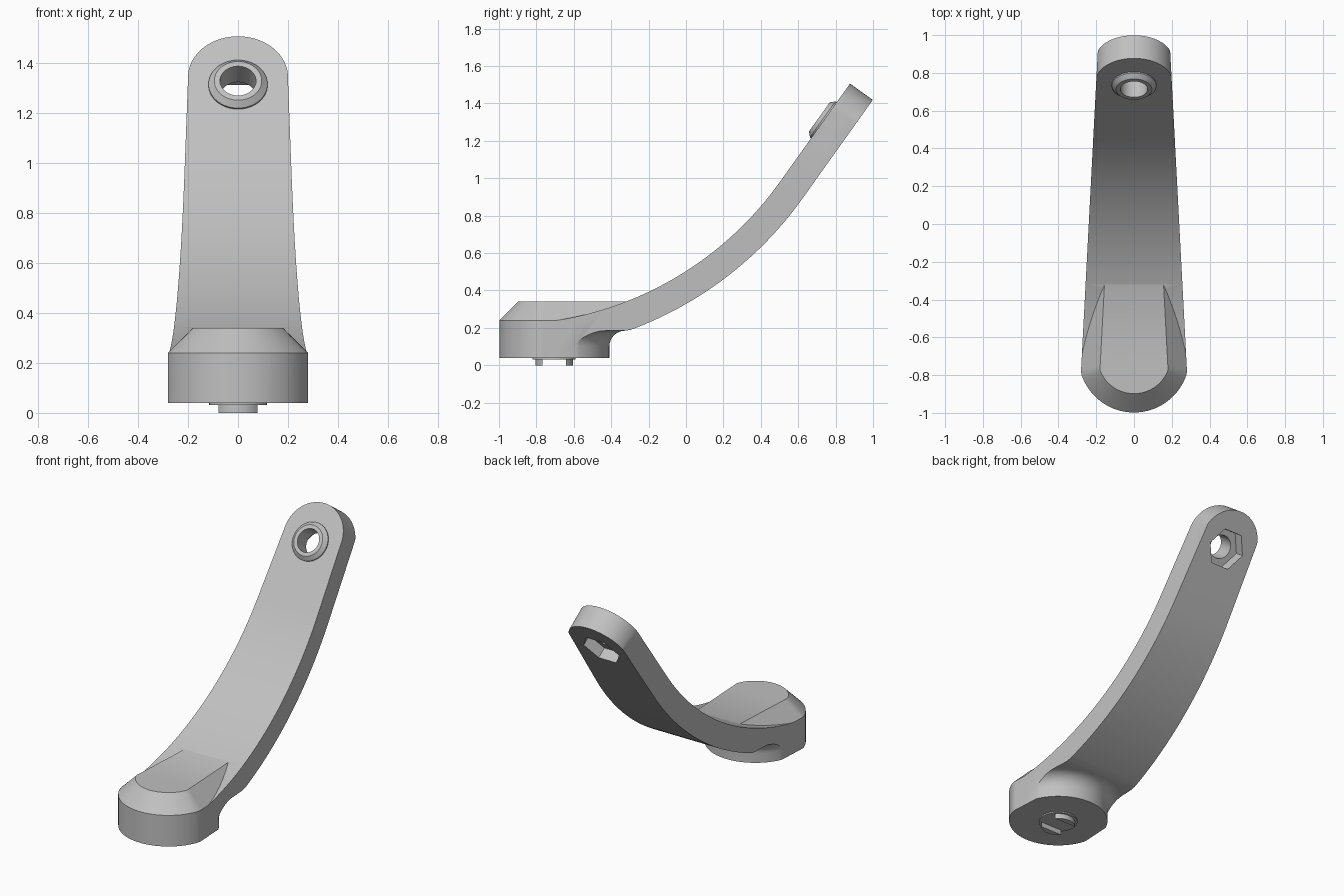
import bpy, bmesh, math
from mathutils import Vector, Matrix

cube = bpy.data.objects.get("Cube")
if cube:
    bpy.data.objects.remove(cube, do_unlink=True)

grey = bpy.data.materials.new("light_grey")
grey.use_nodes = True
colour = (0.53, 0.53, 0.53, 1)
grey.diffuse_color = colour
grey.node_tree.nodes["Principled BSDF"].inputs["Base Color"].default_value = colour

HEAD_Y = -0.705                  # centre of the round head
TILT = math.radians(54.5)        # angle of the straight upper arm


def loft(name, rings, matrix=Matrix()):
    """Closed solid through equal-length rings of points."""
    bm = bmesh.new()
    loops = [[bm.verts.new(matrix @ Vector(p)) for p in ring] for ring in rings]
    n = len(loops[0])
    for a, b in zip(loops, loops[1:]):
        for i in range(n):
            j = (i + 1) % n
            bm.faces.new((a[i], a[j], b[j], b[i]))
    bm.faces.new(loops[0])
    bm.faces.new(loops[-1])
    bmesh.ops.recalc_face_normals(bm, faces=bm.faces)
    mesh = bpy.data.meshes.new(name)
    bm.to_mesh(mesh)
    bm.free()
    mesh.materials.append(grey)
    ob = bpy.data.objects.new(name, mesh)
    bpy.context.collection.objects.link(ob)
    return ob


def revolve(name, profile, matrix=Matrix(), sides=72):
    """Solid of revolution about local z from (radius, z) pairs."""
    turn = [2 * math.pi * i / sides for i in range(sides)]
    return loft(name, [[(r * math.cos(a), r * math.sin(a), z) for a in turn]
                       for r, z in profile], matrix)


def combine(ob, tool, operation):
    mod = ob.modifiers.new(operation, 'BOOLEAN')
    mod.operation, mod.solver, mod.object = operation, 'EXACT', tool
    bpy.context.view_layer.objects.active = ob
    bpy.ops.object.modifier_apply(modifier=mod.name)
    bpy.data.objects.remove(tool, do_unlink=True)


def half_width(y):
    return 0.28 - 0.0525 * (y + 0.77)


def outline(inset, back, z):
    """Plan outline: round front, tapered sides, straight back."""
    r, pts = 0.293 - inset, []
    for i in range(49):
        a = math.pi * (1 + i / 48)
        y = HEAD_Y + r * math.sin(a)
        w = half_width(y) - inset
        pts.append((max(-w, min(w, r * math.cos(a))), y, z))
    w = half_width(back) - inset
    return pts + [(w, back, z), (-w, back, z)]


# Round head with a concave flare up to the arm
flare = [(0.38 - 0.085 * math.cos(a), 0.1 + 0.085 * math.sin(a))
         for a in [math.pi / 2 * i / 12 for i in range(13)]]
head_at = Matrix.Translation((0, HEAD_Y, 0))
body = revolve("lever_body", [(0.295, 0.04)] + flare + [(0.38, 0.24)], head_at, 96)

# Chamfered top of the head
combine(body, loft("head_top", [outline(-0.02, -0.25, 0.22),
                                outline(0.1, -0.25, 0.34)]), 'UNION')

# Curved arm with a straight, round-ended tip
CENTRE = Vector((0, -0.98, 2.037))
ARC_R, THICK, STRAIGHT, TIP_R = 1.82, 0.15, 0.646, 0.2
along = Vector((0, math.cos(TILT), math.sin(TILT)))
out = Vector((0, math.sin(TILT), -math.cos(TILT)))
arc_end = CENTRE + out * ARC_R


def station(top, down, w):
    low = top + down * THICK
    low.z = max(low.z, 0.185)
    return [(-w, top.y, top.z), (w, top.y, top.z), (w, low.y, low.z), (-w, low.y, low.z)]


sections = []
for i in range(49):
    a = math.radians(9) + (TILT - math.radians(9)) * i / 48
    down = Vector((0, math.sin(a), -math.cos(a)))
    top = CENTRE + down * ARC_R
    sections.append(station(top, down, half_width(top.y) + 0.02))
for i in range(25):
    a = math.radians(88.5) * i / 24
    top = arc_end + along * (STRAIGHT - TIP_R + TIP_R * math.sin(a))
    sections.append(station(top, out, TIP_R * math.cos(a)))
combine(body, loft("arm", sections), 'UNION')

# Trim everything to the tapered plan outline
combine(body, loft("trim", [outline(0, 1.2, -1), outline(0, 1.2, 2)]), 'INTERSECT')

# Raised collar, bolt hole and hexagonal nut pocket at the tip
tip_at = Matrix.Translation(arc_end + along * (STRAIGHT - 0.24)) @ Matrix.Rotation(TILT, 4, 'X')
combine(body, revolve("collar", [(0.118, -0.03), (0.118, 0.008), (0.095, 0.03)], tip_at), 'UNION')
combine(body, revolve("hole", [(0.072, -0.3), (0.072, 0.1)], tip_at), 'DIFFERENCE')
combine(body, revolve("pocket", [(0.125, -0.3), (0.125, -0.08)], tip_at, 6), 'DIFFERENCE')

# Washer and two locating prongs under the head
parts = [body, revolve("washer", [(0.115, 0.032), (0.115, 0.05)], head_at)]
for name, side in (("front_prong", -1), ("rear_prong", 1)):
    half = math.acos(0.635)
    arc = [math.pi / 2 - half + 2 * half * i / 16 for i in range(17)]
    parts.append(loft(name, [[(0.1 * math.cos(a), side * 0.1 * math.sin(a), z) for a in arc]
                             for z in (0, 0.045)], head_at))

for ob in parts:
    bpy.ops.object.select_all(action='DESELECT')
    ob.select_set(True)
    bpy.context.view_layer.objects.active = ob
    bpy.ops.object.shade_smooth_by_angle(angle=math.radians(25))
